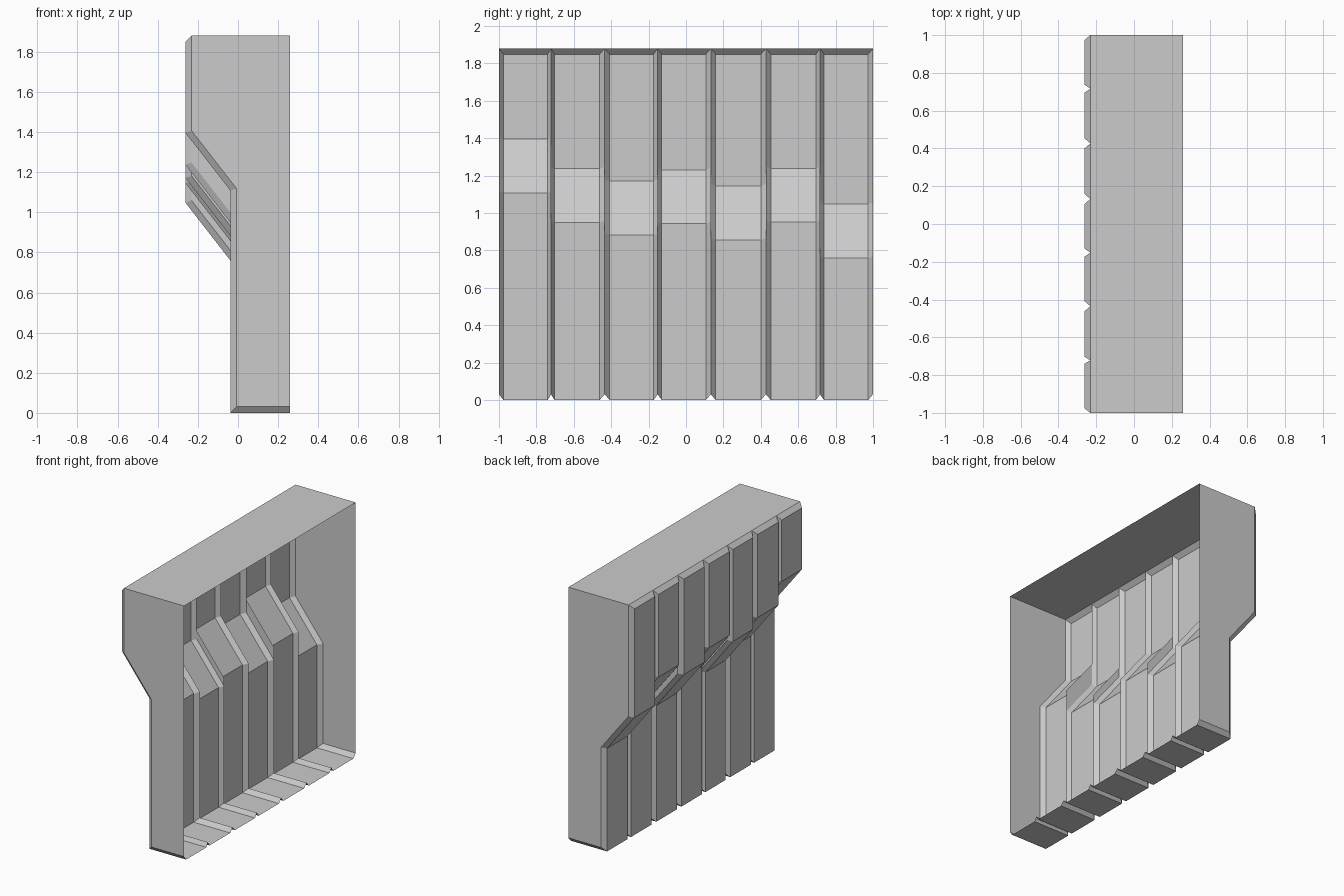
import bpy, bmesh
from mathutils import Vector

if "Cube" in bpy.data.objects:
    bpy.data.objects.remove(bpy.data.objects["Cube"])

BACK, TOP = 0.26, 1.88
X_UP, X_LOW = -0.262, -0.038      # outer faces above / below the slope
C, DROP = 0.031, 0.288            # bevel depth, height of the slope
DZ = 0.01                         # slope shift of the bevelled edge line

# flat face of each plank (y from, y to) and the top of its slope
PLANKS = [(-0.976, -0.74, 1.396), (-0.703, -0.462, 1.237), (-0.408, -0.173, 1.171),
          (-0.13, 0.106, 1.231), (0.159, 0.40, 1.145), (0.454, 0.695, 1.239),
          (0.738, 0.974, 1.048)]
SEAMS = [-1.0] + [(a[1] + b[0]) / 2 for a, b in zip(PLANKS, PLANKS[1:])] + [1.0]


def outer(z):
    return [(BACK, 0), (X_LOW, 0), (X_LOW, z - DROP), (X_UP, z), (X_UP, TOP - C)]


def inner(z):
    return [(BACK, C), (X_LOW + C, C), (X_LOW + C, z - DROP + DZ),
            (X_UP + C, z + DZ), (X_UP + C, TOP)]


def at(y, path):
    return [(x, y, z) for x, z in path]


def build(name, faces):
    """Make an object from (points, outward hint) pairs."""
    bm = bmesh.new()
    for pts, hint in faces:
        f = bm.faces.new([bm.verts.new(p) for p in pts])
        f.normal_update()
        if f.normal.dot(Vector(hint)) < 0:
            f.normal_flip()
    bmesh.ops.remove_doubles(bm, verts=bm.verts, dist=1e-5)
    me = bpy.data.meshes.new(name)
    bm.to_mesh(me)
    bm.free()
    bpy.context.collection.objects.link(bpy.data.objects.new(name, me))


# bevelled planks: bottom, lower face, slope, upper face, top bevel
for i, (ya, yb, z) in enumerate(PLANKS):
    rows = [at(SEAMS[i], inner(z)), at(ya, outer(z)),
            at(yb, outer(z)), at(SEAMS[i + 1], inner(z))]
    faces = []
    for r, s in zip(rows, rows[1:]):
        for k in range(4):
            faces.append(([r[k], r[k + 1], s[k + 1], s[k]], (-1, 0, -1)))
    faces.append(([r_[4] for r_ in rows], (-1, 0, 0)))
    build(f"plank_{i + 1}", faces)

# side walls of the steps between neighbouring slopes
steps = []
for i in range(6):
    a, b = inner(PLANKS[i][2]), inner(PLANKS[i + 1][2])
    pts = at(SEAMS[i + 1], [a[2], a[3], b[3], b[2]])
    steps.append((pts, (0, -1 if a[3][1] > b[3][1] else 1, 0)))
build("slope_steps", steps)

# end panels and top panel (the back stays open)
for name, y, z in (("front_end", -1.0, PLANKS[0][2]), ("back_end", 1.0, PLANKS[-1][2])):
    build(name, [(at(y, inner(z) + [(BACK, TOP)]), (0, y, 0))])
build("top_panel", [([(X_UP + C, -1, TOP), (BACK, -1, TOP), (BACK, 1, TOP),
                      (X_UP + C, 1, TOP)], (0, 0, 1))])
